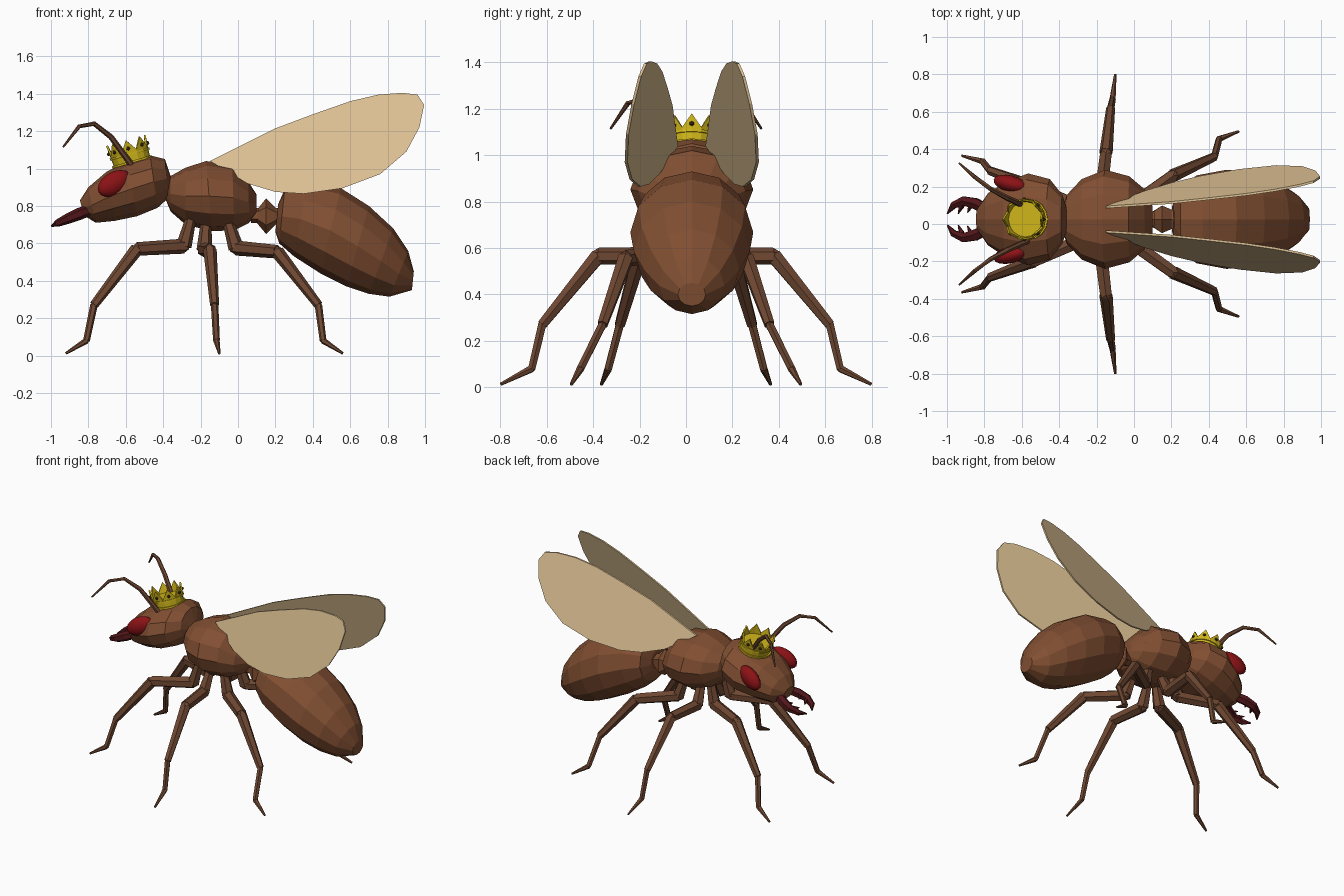
import bpy, bmesh
from math import sin, cos, pi, radians
from mathutils import Vector, Matrix

cube = bpy.data.objects.get("Cube")
if cube:
    bpy.data.objects.remove(cube, do_unlink=True)

MID = 0.025  # the body sits slightly off the leg centre line


def material(name, rgb):
    m = bpy.data.materials.new(name)
    m.use_nodes = True
    m.diffuse_color = (*rgb, 1)
    m.node_tree.nodes["Principled BSDF"].inputs["Base Color"].default_value = (*rgb, 1)
    return m


brown = material("chestnut brown", (0.22, 0.078, 0.032))
leg_brown = material("leg brown", (0.16, 0.065, 0.032))
cream = material("wing cream", (0.72, 0.53, 0.29))
red = material("eye red", (0.26, 0.006, 0.008))
maroon = material("jaw maroon", (0.08, 0.008, 0.01))
gold = material("crown gold", (0.62, 0.46, 0.01))
bronze = material("dark bronze", (0.07, 0.035, 0.01))


def finish(name, bm, mat, smooth=False):
    bmesh.ops.recalc_face_normals(bm, faces=bm.faces)
    mesh = bpy.data.meshes.new(name)
    bm.to_mesh(mesh)
    bm.free()
    mesh.materials.append(mat)
    for p in mesh.polygons:
        p.use_smooth = smooth
    ob = bpy.data.objects.new(name, mesh)
    bpy.context.collection.objects.link(ob)
    return ob


def skin(bm, rings):
    """Join rings of points with quads and cap both ends."""
    loops = [[bm.verts.new(p) for p in ring] for ring in rings]
    n = len(loops[0])
    for a, b in zip(loops, loops[1:]):
        for i in range(n):
            j = (i + 1) % n
            bm.faces.new((a[i], a[j], b[j], b[i]))
    bm.faces.new(loops[0])
    bm.faces.new(loops[-1])


def body(name, sections, sides=12):
    """Each section: top x, top z, bottom x, bottom z, half width."""
    bm = bmesh.new()
    rings = []
    for xt, zt, xb, zb, w in sections:
        top, low = Vector((xt, MID, zt)), Vector((xb, MID, zb))
        c, up = (top + low) / 2, (top - low) / 2
        side = Vector((0, w, 0))
        rings.append([c + up * cos(2 * pi * i / sides) + side * sin(2 * pi * i / sides)
                      for i in range(sides)])
    skin(bm, rings)
    return finish(name, bm, brown)


def tube(bm, points, radii, sides=6):
    pts = [Vector(p) for p in points]
    rings = []
    for k, p in enumerate(pts):
        d = (pts[min(k + 1, len(pts) - 1)] - pts[max(k - 1, 0)]).normalized()
        ref = Vector((0, 1, 0)) if abs(d.y) < 0.9 else Vector((1, 0, 0))
        u = d.cross(ref).normalized()
        v = d.cross(u)
        rings.append([p + radii[k] * (u * cos(2 * pi * i / sides) + v * sin(2 * pi * i / sides))
                      for i in range(sides)])
    skin(bm, rings)


def mirrored(points, side, centre=0.0):
    return [(x, centre + side * y, z) for x, y, z in points]


# Body: head, thorax, waist and abdomen
body("head", [
    (-.845, .83, -.825, .75, .06), (-.80, .90, -.76, .71, .14),
    (-.70, .985, -.66, .72, .205), (-.59, 1.04, -.54, .745, .245),
    (-.47, 1.07, -.43, .79, .215), (-.39, 1.05, -.375, .84, .13),
    (-.36, .96, -.355, .89, .05)])
body("thorax", [
    (-.385, .91, -.385, .83, .05), (-.36, .96, -.36, .77, .13),
    (-.28, 1.005, -.28, .70, .215), (-.17, 1.04, -.14, .665, .265),
    (-.03, 1.02, -.02, .67, .23), (.055, .93, .06, .71, .16),
    (.10, .86, .10, .76, .07)])
body("waist", [
    (.07, .79, .07, .71, .04), (.11, .79, .10, .71, .05),
    (.15, .84, .15, .65, .085), (.20, .79, .20, .70, .06),
    (.24, .79, .24, .70, .05)], 6)
body("abdomen", [
    (.215, .81, .20, .66, .08), (.25, .89, .22, .60, .165),
    (.37, .93, .30, .53, .235), (.55, .895, .44, .44, .265),
    (.70, .80, .58, .37, .25), (.83, .68, .70, .33, .205),
    (.91, .56, .81, .315, .14), (.94, .45, .93, .35, .06)])

# Legs: coxa, femur, tibia and two foot segments, stepped at the joints
leg_paths = {
    "front": [(-.25, .08, .74), (-.29, .09, .585), (-.54, .20, .57),
              (-.77, .285, .27), (-.81, .335, .08), (-.92, .365, .012)],
    "middle": [(-.17, .06, .72), (-.18, .13, .565), (-.15, .38, .565),
               (-.125, .62, .27), (-.115, .665, .08), (-.10, .80, .012)],
    "rear": [(-.06, .08, .74), (-.01, .10, .575), (.21, .26, .555),
             (.43, .36, .27), (.455, .455, .08), (.56, .495, .012)]}
leg_radii = [(.028, .042), (.04, .036), (.036, .024), (.02, .018), (.017, .007)]
SIDES = (("left", 1), ("right", -1))
# the creature looks along -x, so these sides are the +y and -y halves
for label, s in SIDES:
    for place, path in leg_paths.items():
        bm = bmesh.new()
        pts = mirrored(path, s)
        for a, b, radii in zip(pts, pts[1:], leg_radii):
            tube(bm, (a, b), radii)
        for p, (r, _) in zip(pts[1:-1], leg_radii[1:]):
            bmesh.ops.create_icosphere(bm, subdivisions=1, radius=r * .95,
                                       matrix=Matrix.Translation(p))
        finish(f"{place}_leg_{label}", bm, leg_brown)

    # Antenna
    bm = bmesh.new()
    tube(bm, mirrored([(-.57, .09, 1.02), (-.68, .14, 1.17), (-.77, .19, 1.24),
                       (-.85, .25, 1.225), (-.935, .325, 1.115)], s),
         (.017, .015, .013, .011, .005))
    finish(f"antenna_{label}", bm, leg_brown)

    # Eye, lying on the slope of the head
    bm = bmesh.new()
    bmesh.ops.create_uvsphere(bm, u_segments=16, v_segments=10, radius=1)
    bm.transform(Matrix.Translation((-.66, MID + s * .19, .92))
                 @ Matrix.Rotation(s * radians(-14), 4, 'Z')
                 @ Matrix.Rotation(radians(-28), 4, 'Y')
                 @ Matrix.Diagonal((.10, .045, .062, 1)))
    finish(f"eye_{label}", bm, red, True)

    # Jaw with inner teeth
    bm = bmesh.new()
    tube(bm, mirrored([(-.79, .055, .78), (-.85, .085, .757), (-.91, .098, .732),
                       (-.965, .075, .708), (-.998, .03, .692)], s, MID),
         (.03, .033, .028, .02, .004))
    for x, y, z in ((-.87, .08, .75), (-.92, .075, .728)):
        tube(bm, mirrored([(x, y, z), (x - .02, y - .045, z - .008)], s, MID), (.017, .003), 5)
    finish(f"jaw_{label}", bm, maroon)

    # Wing: flat leaf outline on a slanted plane
    outline = [(-.15, 1.04), (.2, 1.215), (.4, 1.29), (.6, 1.36), (.75, 1.395),
               (.88, 1.405), (.96, 1.395), (.995, 1.34), (.97, 1.22), (.9, 1.09),
               (.76, .97), (.56, .895), (.35, .865), (.2, .875), (.05, .92)]
    bm = bmesh.new()
    rings = []
    for off in (-.006, .006):
        rings.append([(x, MID + s * (.065 + .217 * (x + .15) - .298 * (z - 1.04) + off), z)
                      for x, z in outline])
    skin(bm, rings)
    finish(f"wing_{label}", bm, cream)

# Crown: flared band with points, a filled centre and bead studs
tilt = Matrix.Translation((-.565, MID, 1.03)) @ Matrix.Rotation(radians(-16), 4, 'Y')
POINTS = 8


def around(angle, r, z):
    return Vector((r * cos(angle), r * sin(angle), z))


bm = bmesh.new()
N = POINTS * 2
levels = []
for r, z, rise in ((.10, 0, 0), (.104, .055, 0), (.11, .075, .05)):
    levels.append([bm.verts.new(around(2 * pi * i / N, r, z + (rise if i % 2 == 0 else -.01 if rise else 0)))
                   for i in range(N)])
for a, b in zip(levels, levels[1:]):
    for i in range(N):
        j = (i + 1) % N
        bm.faces.new((a[i], a[j], b[j], b[i]))
bm.transform(tilt)
band = finish("crown_band", bm, gold)
wall = band.modifiers.new("wall", 'SOLIDIFY')
wall.thickness = .01

bm = bmesh.new()
bmesh.ops.create_cone(bm, cap_ends=True, segments=N, radius1=.10, radius2=.10, depth=.05,
                      matrix=Matrix.Translation((0, 0, .025)))
for z in (.006, .05):
    bmesh.ops.create_cone(bm, cap_ends=True, segments=N, radius1=.11, radius2=.11, depth=.012,
                          matrix=Matrix.Translation((0, 0, z)))
bm.transform(tilt)
finish("crown_base", bm, gold)

bm = bmesh.new()
for i in range(POINTS):
    bmesh.ops.create_icosphere(bm, subdivisions=1, radius=.011, matrix=Matrix.Translation(
        around(2 * pi * i / POINTS, .108, .08)))
bm.transform(tilt)
finish("crown_studs", bm, bronze)
